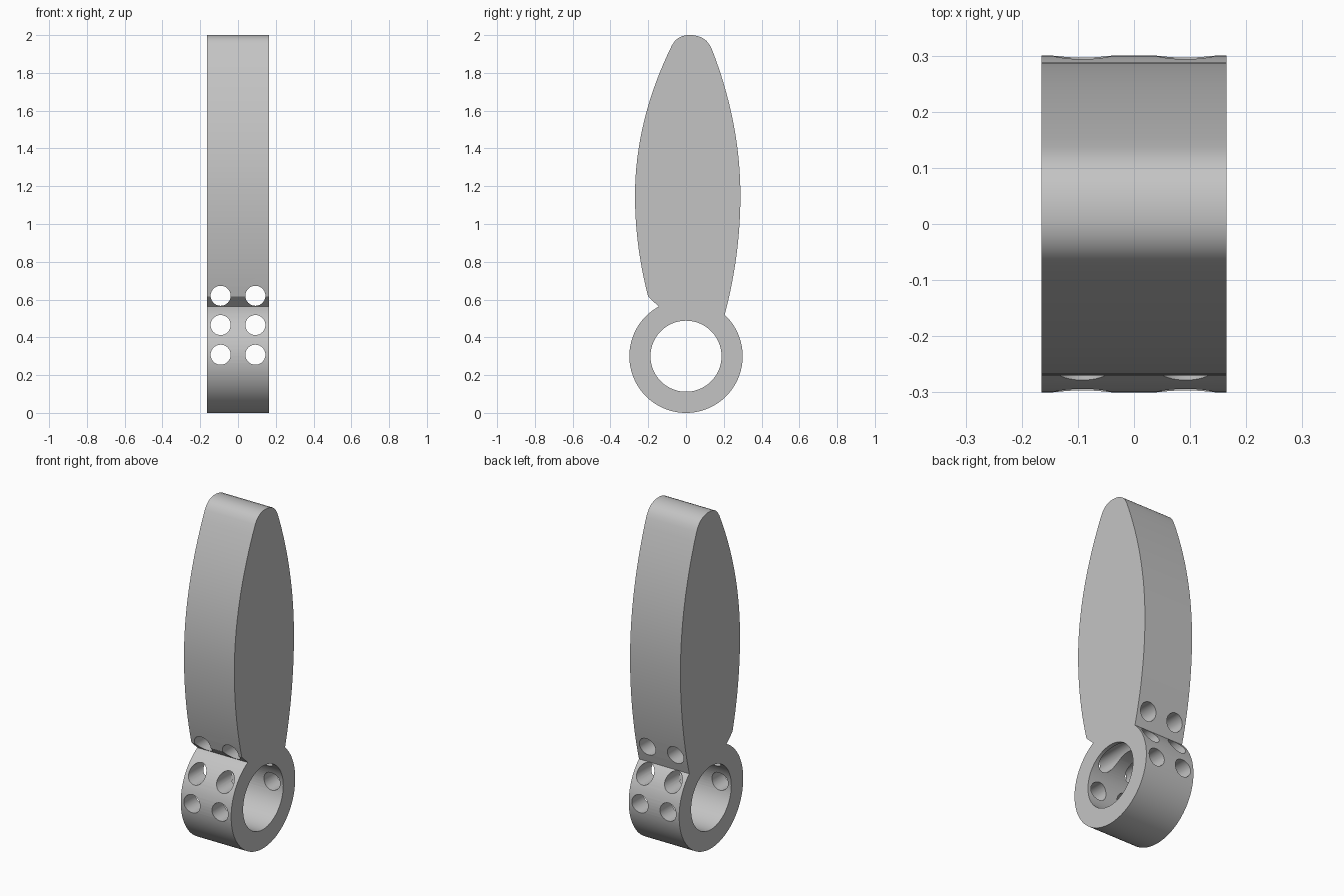
import bpy
import bmesh
import math
from mathutils import Matrix

cube = bpy.data.objects.get("Cube")
if cube:
    bpy.data.objects.remove(cube, do_unlink=True)

HALF_WIDTH = 0.165
RING_Z, RING_R, BORE_R = 0.3, 0.3, 0.188
HOLE_X, HOLE_R = 0.092, 0.053

grey = bpy.data.materials.new("light grey")
grey.use_nodes = True
colour = (0.55, 0.55, 0.55, 1)
grey.diffuse_color = colour
grey.node_tree.nodes["Principled BSDF"].inputs["Base Color"].default_value = colour


def add_object(name, bm):
    bmesh.ops.recalc_face_normals(bm, faces=bm.faces)
    mesh = bpy.data.meshes.new(name)
    bm.to_mesh(mesh)
    bm.free()
    mesh.materials.append(grey)
    obj = bpy.data.objects.new(name, mesh)
    bpy.context.collection.objects.link(obj)
    return obj


def rod(bm, radius, length, centre, axis, segments):
    """Closed cylinder along the x or y axis."""
    turn = Matrix.Rotation(math.pi / 2, 4, "Y" if axis == "x" else "X")
    bmesh.ops.create_cone(bm, cap_ends=True, segments=segments,
                          radius1=radius, radius2=radius, depth=length,
                          matrix=Matrix.Translation(centre) @ turn)


def edge_curve(y_max, z_mid, y_end, z_end, steps):
    """Bowed blade edge from its widest point to an end point."""
    for i in range(steps + 1):
        t = i / steps
        yield (y_max + (y_end - y_max) * t * t, z_mid + (z_end - z_mid) * t)


# Side outline: ring rim, front notch, blade edges and rounded tip
start, stop = math.radians(47), math.radians(-241.3)
outline = []
for i in range(81):
    a = start + (stop - start) * i / 80
    outline.append((RING_R * math.cos(a), RING_Z + RING_R * math.sin(a)))
outline += list(edge_curve(-0.27, 1.15, -0.2, 0.615, 10))[::-1]
outline += list(edge_curve(-0.27, 1.15, -0.075, 1.945, 16))[1:]
outline += [(-0.06, 1.968), (-0.042, 1.984), (-0.02, 1.995), (0.005, 2), (0.035, 2),
            (0.062, 1.995), (0.088, 1.985), (0.11, 1.968), (0.125, 1.948)]
outline += list(edge_curve(0.288, 1.15, 0.137, 1.925, 16))[::-1]
outline += list(edge_curve(0.288, 1.15, 0.205, 0.52, 12))[1:-1]

bm = bmesh.new()
side = bm.faces.new([bm.verts.new((-HALF_WIDTH, y, z)) for y, z in outline])
grown = bmesh.ops.extrude_face_region(bm, geom=[side])["geom"]
bmesh.ops.translate(bm, vec=(2 * HALF_WIDTH, 0, 0),
                    verts=[v for v in grown if isinstance(v, bmesh.types.BMVert)])
body = add_object("blade_and_ring", bm)

# Cutters: the ring bore and three rows of paired cross holes
bm = bmesh.new()
rod(bm, BORE_R, 1, (0, 0, RING_Z), "x", 80)
cutters = [add_object("bore_cutter", bm)]
bm = bmesh.new()
for z in (0.308, 0.465, 0.62):
    for x in (-HOLE_X, HOLE_X):
        rod(bm, HOLE_R, 1, (x, 0, z), "y", 40)
cutters.append(add_object("hole_cutter", bm))

bpy.ops.object.select_all(action="DESELECT")
body.select_set(True)
bpy.context.view_layer.objects.active = body
for cutter in cutters:
    cutter.hide_render = True
    mod = body.modifiers.new(cutter.name, "BOOLEAN")
    mod.operation = "DIFFERENCE"
    mod.solver = "EXACT"
    mod.object = cutter
    bpy.ops.object.modifier_apply(modifier=mod.name)
for cutter in cutters:
    bpy.data.objects.remove(cutter, do_unlink=True)

bpy.ops.object.shade_smooth_by_angle(angle=math.radians(25))
